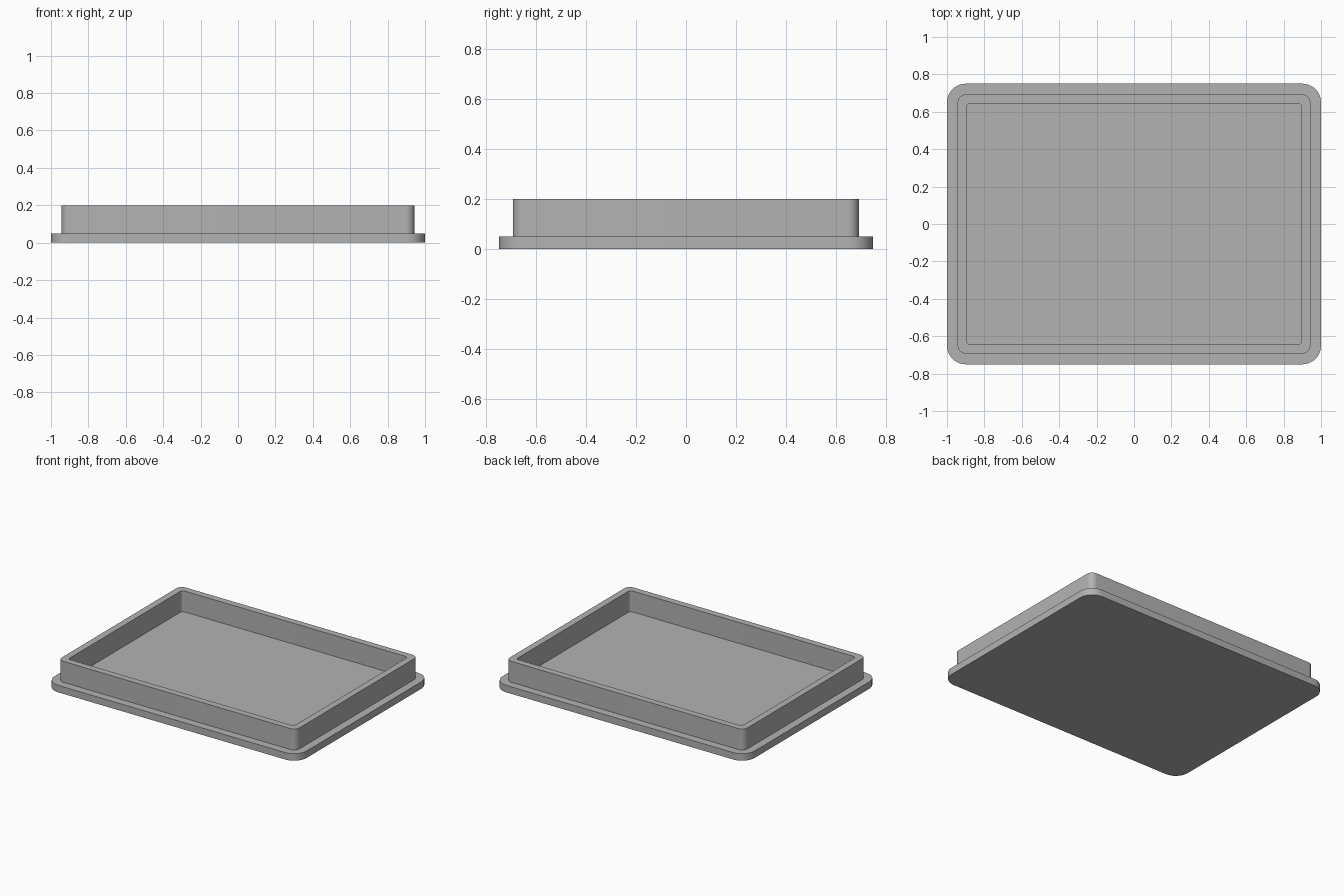
import bpy
import bmesh
from math import cos, sin, pi

cube = bpy.data.objects.get("Cube")
if cube:
    bpy.data.objects.remove(cube)

# Plain grey material
grey = bpy.data.materials.new("plain_grey")
grey.use_nodes = True
colour = (0.45, 0.45, 0.45, 1)
grey.diffuse_color = colour
grey.node_tree.nodes["Principled BSDF"].inputs["Base Color"].default_value = colour

SEGMENTS = 12  # steps per rounded corner


def outline(bm, half_x, half_y, radius, z):
    """Counter-clockwise ring of vertices around a rounded rectangle."""
    ring = []
    corners = [(1, 1), (-1, 1), (-1, -1), (1, -1)]
    for quarter, (sx, sy) in enumerate(corners):
        for step in range(SEGMENTS + 1):
            a = (quarter + step / SEGMENTS) * pi / 2
            ring.append(bm.verts.new((sx * (half_x - radius) + radius * cos(a),
                                      sy * (half_y - radius) + radius * sin(a), z)))
    return ring


def lofted_tray(name, sections):
    """Join successive outlines, closing the first and last with caps."""
    bm = bmesh.new()
    rings = [outline(bm, *s) for s in sections]
    for low, high in zip(rings, rings[1:]):
        for i in range(len(low)):
            j = (i + 1) % len(low)
            bm.faces.new((low[i], low[j], high[j], high[i]))
    bm.faces.new(rings[0][::-1])
    bm.faces.new(rings[-1])
    mesh = bpy.data.meshes.new(name)
    bm.to_mesh(mesh)
    bm.free()
    mesh.materials.append(grey)
    obj = bpy.data.objects.new(name, mesh)
    bpy.context.collection.objects.link(obj)
    return obj


FLANGE = (1.0, 0.75, 0.1)
WALL_OUTER = (0.943, 0.693, 0.045)
WALL_INNER = (0.895, 0.645, 0.02)
FLANGE_Z, RIM_Z = 0.05, 0.2

# Flange, up the outside of the wall, over the rim, down to the tray floor
tray = lofted_tray("flanged_tray", [
    (*FLANGE, 0), (*FLANGE, FLANGE_Z),
    (*WALL_OUTER, FLANGE_Z), (*WALL_OUTER, RIM_Z),
    (*WALL_INNER, RIM_Z), (*WALL_INNER, FLANGE_Z),
])

# Smooth corners, crisp edges
bpy.ops.object.select_all(action="DESELECT")
tray.select_set(True)
bpy.context.view_layer.objects.active = tray
bpy.ops.object.shade_smooth_by_angle(angle=pi / 6)
